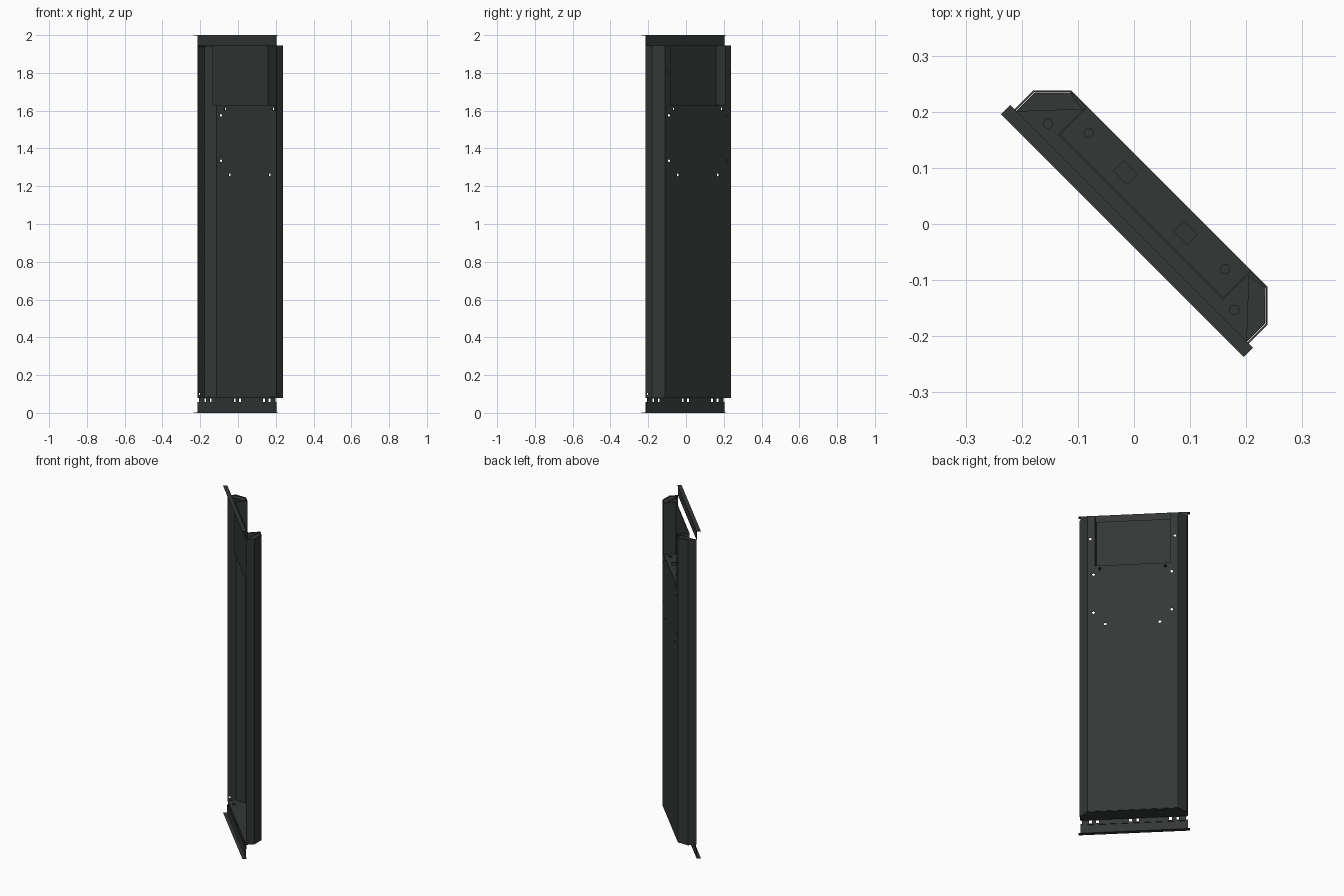
import bpy, bmesh, math
from mathutils import Matrix

if "Cube" in bpy.data.objects:
    bpy.data.objects.remove(bpy.data.objects["Cube"])

TURN = Matrix.Rotation(-math.pi / 4, 4, 'Z')   # panel stands diagonally
T = 0.003                                      # sheet thickness

metal = bpy.data.materials.new("dark_metal")
metal.diffuse_color = (0.035, 0.038, 0.038, 1)
metal.use_nodes = True
metal.node_tree.nodes["Principled BSDF"].inputs["Base Color"].default_value = metal.diffuse_color


def finish(bm, name):
    bmesh.ops.recalc_face_normals(bm, faces=bm.faces)
    bm.transform(TURN)
    me = bpy.data.meshes.new(name)
    bm.to_mesh(me)
    bm.free()
    ob = bpy.data.objects.new(name, me)
    bpy.context.collection.objects.link(ob)
    me.materials.append(metal)
    return ob


def prism(name, pts, z0, z1):
    bm = bmesh.new()
    f = bm.faces.new([bm.verts.new((u, v, z0)) for u, v in pts])
    r = bmesh.ops.extrude_face_region(bm, geom=[f])
    vs = [g for g in r['geom'] if isinstance(g, bmesh.types.BMVert)]
    bmesh.ops.translate(bm, verts=vs, vec=(0, 0, z1 - z0))
    return finish(bm, name)


def box(name, u0, u1, v0, v1, z0, z1):
    return prism(name, [(u0, v0), (u1, v0), (u1, v1), (u0, v1)], z0, z1)


def rod(name, loc, r, depth, axis='Z', n=16):
    bm = bmesh.new()
    rot = {'Z': Matrix(), 'V': Matrix.Rotation(math.pi / 2, 4, 'X'),
           'U': Matrix.Rotation(math.pi / 2, 4, 'Y')}[axis]
    bmesh.ops.create_cone(bm, cap_ends=True, segments=n, radius1=r, radius2=r,
                          depth=depth, matrix=Matrix.Translation(loc) @ rot)
    return finish(bm, name)


def cut(ob, cutters):
    for c in cutters:
        c.hide_render = True
        m = ob.modifiers.new("cut", 'BOOLEAN')
        m.operation = 'DIFFERENCE'
        m.solver = 'EXACT'
        m.object = c
        bpy.context.view_layer.objects.active = ob
        bpy.ops.object.modifier_apply(modifier=m.name)
        bpy.data.objects.remove(c)


# Folded pan: back sheet, chamfers and side walls
half_out = [(0.295, -0.007), (0.295, 0.042), (0.248, 0.089)]
half_in = [(0.295 - T, -0.007), (0.295 - T, 0.041), (0.247, 0.089 - T)]
mirror = lambda p: [(-u, v) for u, v in reversed(p)]
pan = prism("pan", half_out + mirror(half_out) + list(reversed(mirror(half_in)))
            + list(reversed(half_in)), 0.08, 1.945)
cutters = [box("window_cutter", -0.208, 0.208, 0.06, 0.12, 1.63, 2.1)]
for s in (-1, 1):
    for u, z in ((0.215, 1.575), (0.215, 1.335), (0.15, 1.26), (0.18, 1.61), (0.232, 1.8)):
        cutters.append(rod("hole_cutter", (s * u, 0.088, z), 0.008, 0.03, 'V'))
    cutters.append(rod("hole_cutter", (s * 0.295, 0.005, 0.1), 0.006, 0.03, 'U'))
cut(pan, cutters)

# Bottom plate of the pan, with round holes for the bolts
inner = [(0.291, -0.007), (0.291, 0.040), (0.245, 0.086)]
prism("bottom_plate", inner + mirror(inner), 0.078, 0.078 + T)
for s in (-1, 1):
    rod("bottom_bolt", (s * 0.235, 0.018, 0.083), 0.009, 0.006)

# Recess behind the window: face, cheeks, floor and fixing lip
box("recess_face", -0.208, 0.208, 0.017, 0.017 + T, 1.63, 1.945)
for s in (-1, 1):
    a, b = sorted((s * 0.208, s * (0.208 - T)))
    box("recess_cheek", a, b, 0.017, 0.089, 1.63, 1.945)
floor = box("recess_floor", -0.208, 0.208, 0.017, 0.088, 1.627, 1.63)
cut(floor, [box("slot_cutter", u - 0.017, u + 0.017, 0.041, 0.067, 1.6, 1.66)
            for u in (-0.076, 0.076)])
for s in (-1, 1):
    rod("recess_bolt", (s * 0.172, 0.058, 1.632), 0.009, 0.006)
lip = box("recess_lip", -0.195, 0.195, 0.082, 0.0855, 1.6, 1.63)
cut(lip, [rod("hole_cutter", (s * 0.18, 0.085, 1.61), 0.008, 0.03, 'V') for s in (-1, 1)])

# Corner gussets closing the top of each side channel
for s in (-1, 1):
    pts = [(0.29, -0.007), (0.29, 0.04), (0.246, 0.085), (0.209, 0.08)]
    prism("top_gusset", [(s * u, v) for u, v in pts], 1.938, 1.941)

# Angle strips at both ends: upright leg plus outward lip
for name, z0, z1, lz in (("top", 1.945, 2.0, 2.0 - T), ("bottom", 0.0, 0.057, 0.0)):
    box(name + "_strip", -0.295, 0.295, -0.009, -0.006, z0, z1)
    box(name + "_strip_lip", -0.306, 0.306, -0.029, -0.006, lz, lz + T)

# Notched web joining the bottom strip to the pan
web = box("bottom_web", -0.285, 0.285, -0.0065, -0.003, 0.05, 0.08)
cut(web, [box("notch_cutter", u - 0.008, u + 0.008, -0.03, 0.02, 0.058, 0.077)
          for u in (-0.24, -0.2, -0.02, 0.02, 0.2, 0.24)])
